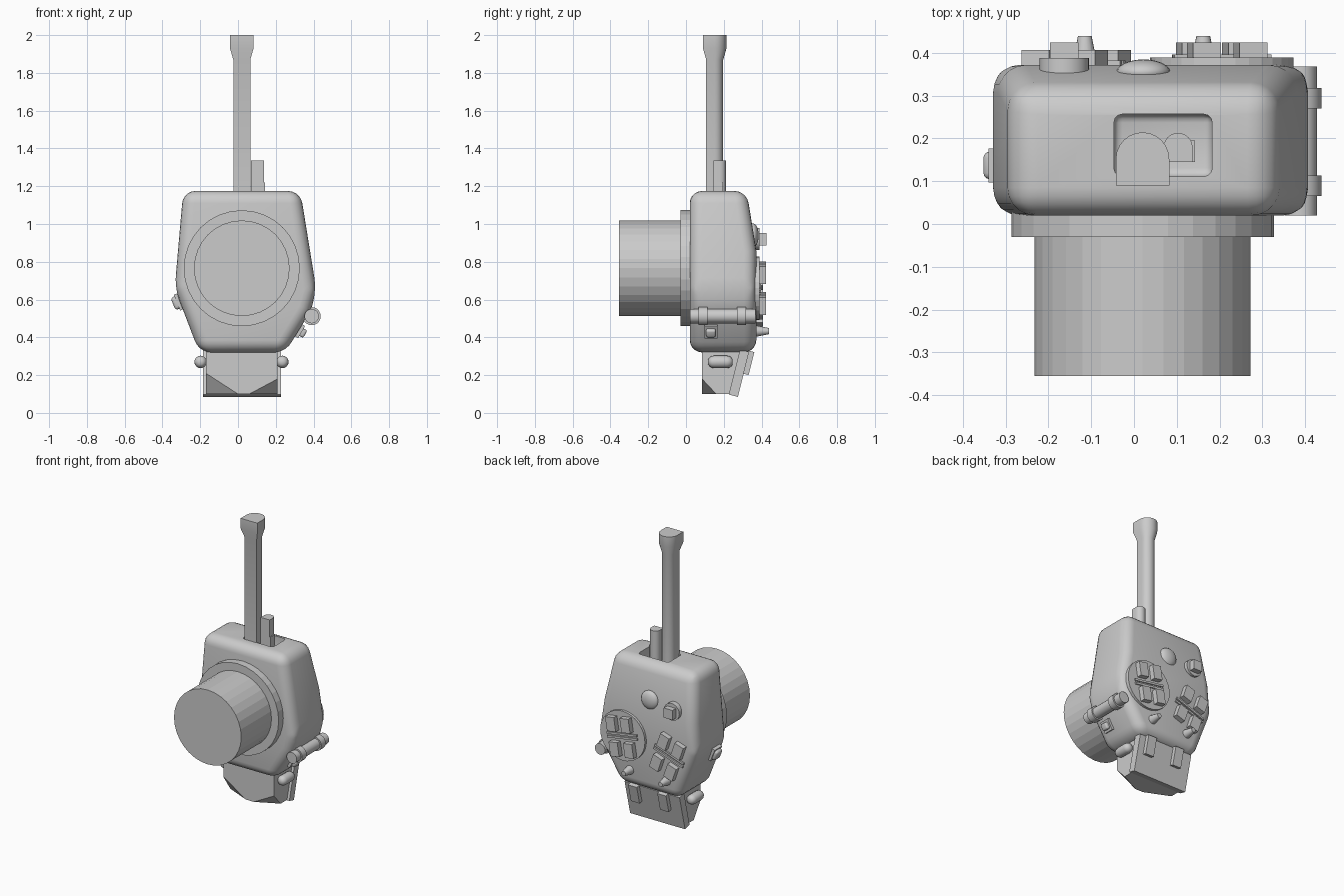
import bpy, bmesh
from math import radians, sin, cos, pi
from mathutils import Vector, Matrix

if "Cube" in bpy.data.objects:
    bpy.data.objects.remove(bpy.data.objects["Cube"])


def make(name, bm, bevel=0, segs=3, smooth=None, limit=20):
    bmesh.ops.recalc_face_normals(bm, faces=bm.faces)
    me = bpy.data.meshes.new(name)
    bm.to_mesh(me)
    bm.free()
    ob = bpy.data.objects.new(name, me)
    bpy.context.collection.objects.link(ob)
    bpy.ops.object.select_all(action='DESELECT')
    bpy.context.view_layer.objects.active = ob
    ob.select_set(True)
    if bevel:
        m = ob.modifiers.new("bevel", 'BEVEL')
        m.width, m.segments = bevel, segs
        m.limit_method, m.angle_limit = 'ANGLE', radians(limit)
        bpy.ops.object.modifier_apply(modifier=m.name)
    if smooth:
        bpy.ops.object.shade_smooth_by_angle(angle=radians(smooth))
    return ob


def loft(rings):
    bm = bmesh.new()
    vs = [[bm.verts.new(p) for p in r] for r in rings]
    n = len(vs[0])
    for a, b in zip(vs, vs[1:]):
        for i in range(n):
            bm.faces.new((a[i], a[(i + 1) % n], b[(i + 1) % n], b[i]))
    bm.faces.new(vs[0])
    bm.faces.new(vs[-1])
    return bm


def box(name, c, size, rx=0, ry=0, bevel=0, smooth=None):
    bm = bmesh.new()
    bmesh.ops.create_cube(bm, size=1)
    bm.transform(Matrix.Translation(c) @ Matrix.Rotation(radians(ry), 4, 'Y')
                 @ Matrix.Rotation(radians(rx), 4, 'X') @ Matrix.Diagonal((*size, 1)))
    return make(name, bm, bevel, 3, smooth)


def lathe_y(name, x, z, profile, n=32, smooth=None):
    # profile: (y, radius) pairs, turned about an axis parallel to y
    return make(name, loft([[(x + r * cos(2 * pi * i / n), y, z + r * sin(2 * pi * i / n))
                             for i in range(n)] for y, r in profile]), smooth=smooth)


def d_post(name, cx, cy, w, sections):
    # flat front, round back; sections are (z, scale)
    shape = [(-w, -w), (w, -w)] + [(w * cos(pi * i / 12), w * sin(pi * i / 12)) for i in range(13)]
    return make(name, loft([[(cx + s * x, cy + s * y, z) for x, y in shape] for z, s in sections]),
                smooth=30)


# body shell: tapered outline, back leaning in at the top, soft edges
outline = [(-.29, 1.175), (.33, 1.175), (.415, .65), (.385, .54), (.25, .32), (-.205, .32), (-.335, .66)]
bm = loft([[(x, y, z) for x, z in outline] for y in (.02, .372)])
cut = bmesh.ops.bisect_plane(bm, geom=bm.verts[:] + bm.edges[:] + bm.faces[:], plane_co=(0, .372, .86),
                             plane_no=(0, .31, .05), clear_outer=True)
edges = [e for e in bm.edges if e.is_boundary]
bmesh.ops.holes_fill(bm, edges=edges, sides=0)
body = make("body", bm, bevel=.065, segs=5)

# recess in the top for the antenna
bm = loft([[(.068 + sx * .115, .184 + sy * .073, z) for sx, sy in ((-1, -1), (1, -1), (1, 1), (-1, 1))]
           for z in (1.09, 1.4)])
cutter = make("recess_cutter", bm, bevel=.02, segs=3)
bpy.ops.object.select_all(action='DESELECT')
bpy.context.view_layer.objects.active = body
body.select_set(True)
m = body.modifiers.new("recess", 'BOOLEAN')
m.object, m.operation, m.solver = cutter, 'DIFFERENCE', 'EXACT'
bpy.ops.object.modifier_apply(modifier=m.name)
bpy.data.objects.remove(cutter)
bpy.ops.object.shade_smooth_by_angle(angle=radians(30))

# antenna and short post
d_post("antenna", .02, .152, .0625, [(1.08, .72), (1.87, .72), (1.93, 1), (2, 1)])
d_post("short_post", .103, .179, .034, [(1.08, 1), (1.335, 1)])
box("post_step", (.123, .17, 1.15), (.04, .05, .14))

# front flange and barrel
lathe_y("front_flange", .02, .766, [(-.03, .307), (.04, .307)])
lathe_y("front_barrel", .02, .766, [(-.355, .253), (-.02, .253)])

# lower block with its two front corners cut away
side = [(.085, .1), (.235, .1), (.30, .37), (.085, .37)]
bm = loft([[(x, y, z) for y, z in side] for x in (-.17, .21)])
for x, dx, h in ((-.17, .17, .11), (.21, -.15, .08)):
    a, b, c = Vector((x, .085, .1 + h)), Vector((x + dx, .085, .1)), Vector((x, .16, .1))
    no = (b - a).cross(c - a)
    if no.dot(Vector((x, .085, .1)) - a) < 0:
        no.negate()
    bmesh.ops.bisect_plane(bm, geom=bm.verts[:] + bm.edges[:] + bm.faces[:],
                           plane_co=a, plane_no=no, clear_outer=True)
    bmesh.ops.holes_fill(bm, edges=[e for e in bm.edges if e.is_boundary], sides=0)
make("lower_block", bm)

# slanted rear panel with two tabs
box("rear_panel", (.0215, .28, .21), (.413, .05, .245), rx=-14)
for i, x in enumerate((.15, -.07)):
    box(f"panel_tab_{i}", (x, .332, .265), (.065, .03, .125), rx=-14)

# pills beside the lower block
for name, x in (("pill_left", -.198), ("pill_right", .235)):
    arc = [(sin(pi / 2 * i / 4) * .033, cos(pi / 2 * i / 4) * .033) for i in range(4)]
    prof = [(.148 - d, r) for d, r in reversed(arc)] + [(.217 + d, r) for d, r in arc]
    lathe_y(name, x, .27, prof, 16, 40)

# side tube with rings
lathe_y("side_tube", .39, .512, [(.02, .038), (.368, .038)], 20, 30)
for i, y in enumerate((.065, .27)):
    lathe_y(f"tube_ring_{i}", .39, .512, [(y, .048), (y + .048, .048)], 20, 30)

# side buttons
box("left_button", (-.316, .137, .587), (.06, .065, .07), ry=-22, bevel=.015, smooth=40)
box("left_button_base", (-.30, .137, .593), (.05, .08, .09), ry=-22)
box("right_button", (.328, .132, .432), (.065, .05, .045), ry=30, bevel=.01, smooth=40)
box("right_button_base", (.315, .132, .44), (.05, .07, .075), ry=30)


# rear keypads: four keys and a double cross bar on each
def keypad(name, cx, cz, tilt, y0, y1, key, gap):
    t = radians(tilt)

    def at(x, z):
        return (cx + x * cos(t) + z * sin(t), (y0 + y1) / 2, cz - x * sin(t) + z * cos(t))
    for i, (sx, sz) in enumerate(((-1, -1), (1, -1), (-1, 1), (1, 1))):
        box(f"{name}_key_{i}", at(sx * gap, sz * .083), (key, y1 - y0, .095), ry=tilt)
    for i, z in enumerate((-.012, .012)):
        p = Vector(at(0, z))
        p.y = y0 + .012
        box(f"{name}_bar_{i}", p, (.23, .03, .014), ry=tilt)


lathe_y("round_pad", .205, .66, [(.35, .168), (.389, .168)], 32)
keypad("round_pad", .205, .66, 9, .37, .424, .066, .055)
keypad("tilted_pad", -.135, .61, -19, .355, .407, .068, .057)

# rear dome, square knob and cone knobs
bm = bmesh.new()
bmesh.ops.create_uvsphere(bm, u_segments=24, v_segments=12, radius=1)
bm.transform(Matrix.Translation((.022, .355, .94)) @ Matrix.Diagonal((.063, .03, .063, 1)))
make("rear_dome", bm, smooth=60)
lathe_y("knob_disc", -.163, .92, [(.34, .058), (.388, .058)], 24, 30)
box("square_knob", (-.163, .395, .92), (.066, .06, .066))
for name, x in (("cone_knob_left", -.115), ("cone_knob_right", .162)):
    lathe_y(name, x, .433, [(.35, .033), (.37, .03), (.44, .016)], 16, 40)
